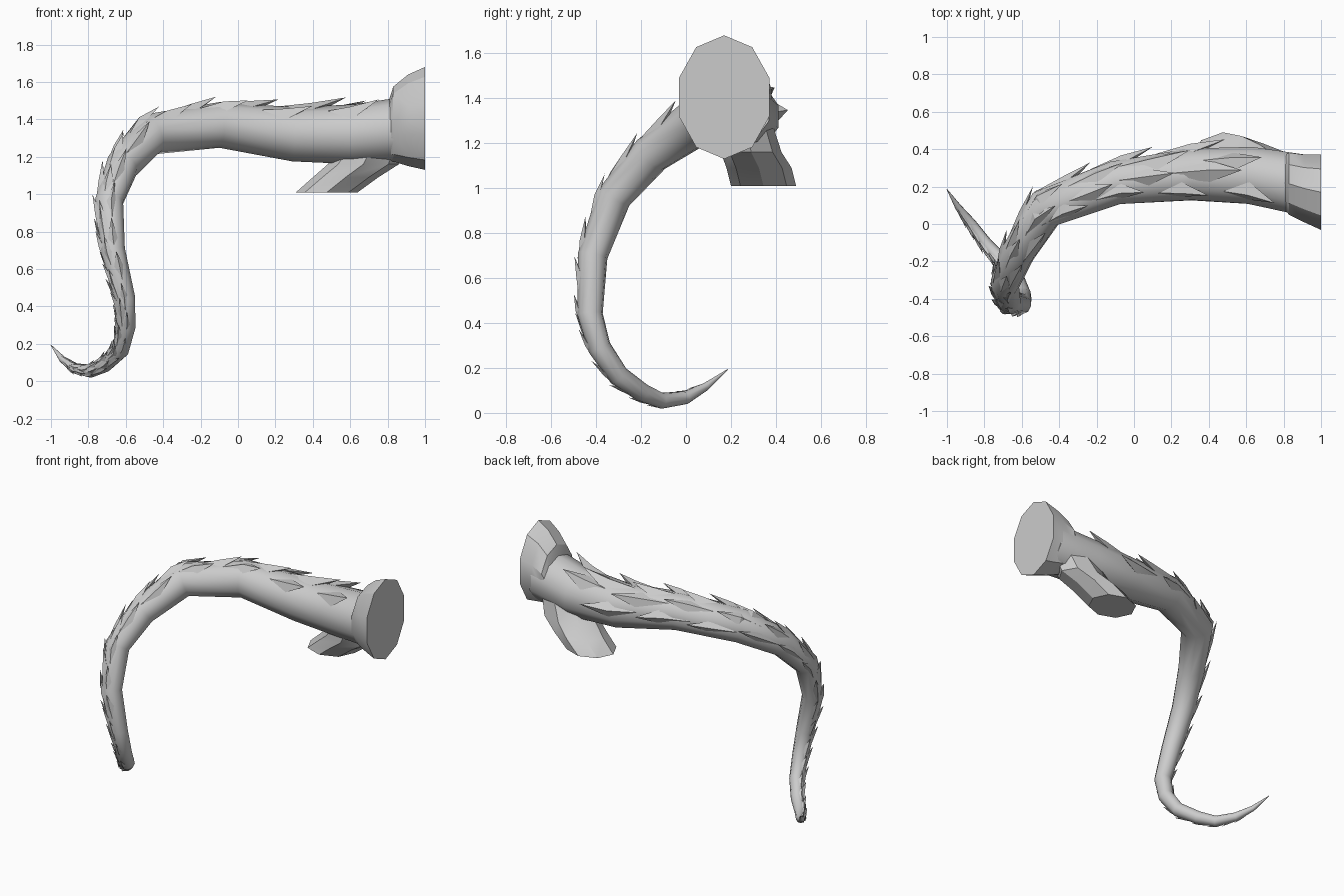
import bpy, bmesh, random
from math import sin, cos, pi, radians
from mathutils import Vector

cube = bpy.data.objects.get("Cube")
if cube:
    bpy.data.objects.remove(cube, do_unlink=True)
random.seed(4)

grey = bpy.data.materials.new("plain_grey")
grey.use_nodes = True
COL = (0.6, 0.6, 0.6, 1)
grey.diffuse_color = COL
grey.node_tree.nodes["Principled BSDF"].inputs["Base Color"].default_value = COL


def finish(name, bm, angle):
    bmesh.ops.recalc_face_normals(bm, faces=bm.faces)
    me = bpy.data.meshes.new(name)
    bm.to_mesh(me)
    bm.free()
    me.materials.append(grey)
    ob = bpy.data.objects.new(name, me)
    bpy.context.collection.objects.link(ob)
    bpy.ops.object.select_all(action='DESELECT')
    ob.select_set(True)
    bpy.context.view_layer.objects.active = ob
    bpy.ops.object.shade_smooth_by_angle(angle=radians(angle))
    return ob


def loft(name, rings, angle=42):
    """Skin closed rings of points and cap both ends."""
    bm = bmesh.new()
    loops = [[bm.verts.new(p) for p in ring] for ring in rings]
    n = len(loops[0])
    for a, b in zip(loops, loops[1:]):
        for i in range(n):
            j = (i + 1) % n
            bm.faces.new((a[i], a[j], b[j], b[i]))
    bm.faces.new(loops[0])
    bm.faces.new(loops[-1])
    return finish(name, bm, angle)


def ellipse(c, u, v, n=10, turn=0.0):
    c, u, v = Vector(c), Vector(u), Vector(v)
    return [c + u * cos(turn + 2 * pi * i / n) + v * sin(turn + 2 * pi * i / n)
            for i in range(n)]


# Tail centre line: x, y, z, radius
PATH = [(.90, .21, 1.35, .17), (.62, .26, 1.32, .16), (.30, .265, 1.32, .145),
        (-.10, .22, 1.37, .122), (-.47, .085, 1.32, .112), (-.62, -.155, 1.15, .09),
        (-.69, -.32, .96, .078), (-.67, -.415, .70, .067), (-.605, -.427, .44, .057),
        (-.60, -.385, .29, .052), (-.63, -.30, .165, .047), (-.71, -.195, .09, .042),
        (-.79, -.11, .054, .036), (-.87, 0, .068, .029), (-.94, .09, .118, .018),
        (-1, .185, .193, .002)]
PTS = [Vector(p[:3]) for p in PATH]
RAD = [p[3] for p in PATH]

# Frames carried along the curve, starting with the ridge facing up
FRAMES, dist = [], [0.0]
up = Vector((0, 0, 1))
for i, p in enumerate(PTS):
    t = (PTS[min(i + 1, len(PTS) - 1)] - PTS[max(i - 1, 0)]).normalized()
    up = (up - t * up.dot(t)).normalized()
    FRAMES.append((up.copy(), t.cross(up)))
    if i:
        dist.append(dist[-1] + (p - PTS[i - 1]).length)

loft("tail", [ellipse(p, u * r, s * r) for p, r, (u, s) in zip(PTS, RAD, FRAMES)])


def station(d):
    """Centre, radius and frame at a distance along the tail."""
    d = min(max(d, 0), dist[-1] - .001)
    i = max(k for k in range(len(dist) - 1) if dist[k] <= d)
    f = (d - dist[i]) / (dist[i + 1] - dist[i])
    return (PTS[i].lerp(PTS[i + 1], f), RAD[i] + (RAD[i + 1] - RAD[i]) * f,
            FRAMES[i][0].lerp(FRAMES[i + 1][0], f), FRAMES[i][1].lerp(FRAMES[i + 1][1], f))


def surface(d, a, lift):
    c, r, u, s = station(d)
    return c + (u * cos(a) + s * sin(a)) * r * (1 + lift)


def tuft(bm, d, a, length, width):
    """Flat wedge lying on the skin with its raised tip toward the root."""
    tip, ridge, tail, left, right, keel = [bm.verts.new(p) for p in (
        surface(d, a, .26), surface(d + length * .5, a, .14), surface(d + length, a, -.03),
        surface(d + length * .5, a - width, -.06), surface(d + length * .5, a + width, -.06),
        surface(d + length * .3, a, -.1))]
    for side in (left, right):
        bm.faces.new((tip, ridge, side))
        bm.faces.new((ridge, tail, side))
        bm.faces.new((tip, side, keel))
        bm.faces.new((side, tail, keel))


# Tufts staggered over the ridge and back side
bm = bmesh.new()
d, k = .12, 0
while d < dist[-1] - .22:
    r = station(d)[1]
    spread = (-.55, .65, 0, 1.5)[k % 4]
    tuft(bm, d, spread + random.uniform(-.15, .15),
         (2.1 * r + .03) * random.uniform(.85, 1.15), random.uniform(.36, .5))
    d += r * .62
    k += 1
finish("tail_tufts", bm, 20)

# Flared root with a flat end
ROOT = [(.80, .225, 1.33, .15, .15), (.83, .215, 1.375, .175, .20),
        (.91, .19, 1.395, .19, .245), (1, .17, 1.405, .212, .275)]
loft("tail_root", [ellipse((x, y, z), (0, ry, 0), (0, 0, rz), 10, pi / 10)
                   for x, y, z, ry, rz in ROOT], 30)

# Short leg stub cut level at the bottom
STUB = [(.475, .345, 1.01, .165, .145), (.575, .325, 1.09, .175, .145),
        (.67, .29, 1.16, .19, .135), (.74, .26, 1.30, .16, .12)]
loft("leg_stub", [ellipse((x, y, z), (rx, 0, 0), (0, ry, 0), 8)
                  for x, y, z, rx, ry in STUB], 30)
